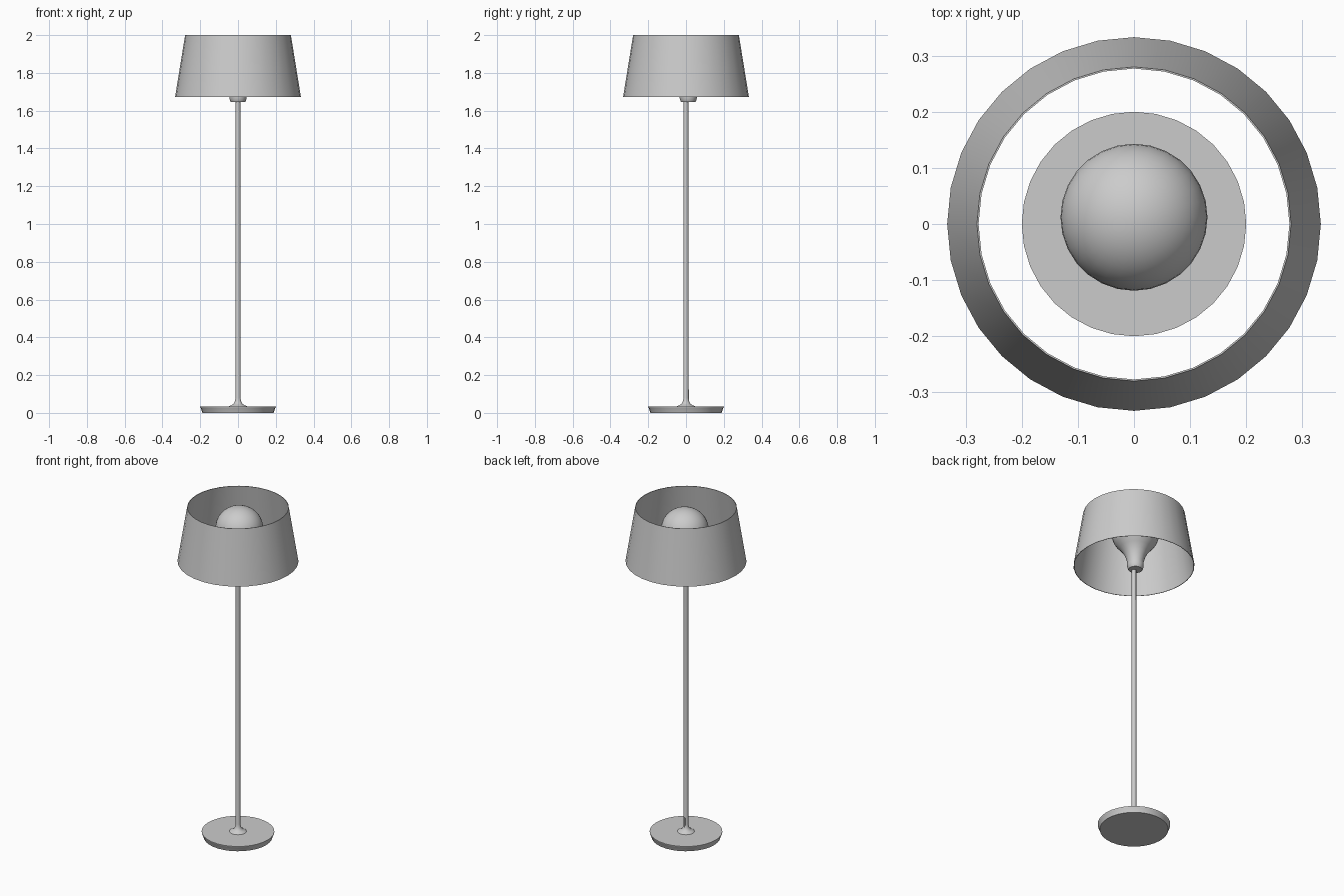
import bpy, bmesh, math

if "Cube" in bpy.data.objects:
    bpy.data.objects.remove(bpy.data.objects["Cube"])


def lathe(name, profile, sides, y=0.0, closed=False):
    """Spin an (r, z) profile around z; points with r = 0 become poles."""
    bm = bmesh.new()
    rings = []
    for r, z in profile:
        if r == 0:
            rings.append([bm.verts.new((0, y, z))] * sides)
        else:
            angles = [2 * math.pi * i / sides for i in range(sides)]
            rings.append([bm.verts.new((r * math.cos(a), y + r * math.sin(a), z)) for a in angles])
    pairs = list(zip(rings, rings[1:]))
    if closed:
        pairs.append((rings[-1], rings[0]))
    for lo, hi in pairs:
        for i in range(sides):
            j = (i + 1) % sides
            quad = list(dict.fromkeys((lo[i], lo[j], hi[j], hi[i])))
            bm.faces.new(quad)
    bmesh.ops.recalc_face_normals(bm, faces=bm.faces)
    mesh = bpy.data.meshes.new(name)
    bm.to_mesh(mesh)
    bm.free()
    obj = bpy.data.objects.new(name, mesh)
    bpy.context.collection.objects.link(obj)
    bpy.ops.object.select_all(action='DESELECT')
    obj.select_set(True)
    bpy.context.view_layer.objects.active = obj
    bpy.ops.object.shade_smooth_by_angle(angle=math.radians(35))
    return obj


# Foot disc, wider at its top edge
lathe("base", [(0, 0), (0.189, 0), (0.197, 0.025), (0.2, 0.03), (0.2, 0.034), (0, 0.034)], 32)

# Pole with a flared foot
lathe("pole", [(0.048, 0.033), (0.045, 0.037), (0.034, 0.041), (0.024, 0.048),
               (0.017, 0.06), (0.013, 0.08), (0.0125, 1.66), (0, 1.66)], 20)

# Small cable sleeve at the back of the pole
lathe("cable_sleeve", [(0, 0.034), (0.007, 0.034), (0.005, 0.08), (0.004, 0.125), (0, 0.125)], 10, y=0.011)

# Socket under the bulb
BULB_Y = 0.012
lathe("socket", [(0, 1.645), (0.038, 1.645), (0.041, 1.65), (0.046, 1.668),
                 (0.046, 1.68), (0, 1.68)], 24, y=BULB_Y)

# Globe bulb: curved neck, then a rounded globe
globe = [(0.131 * math.cos(math.radians(a)), 1.873 + 0.122 * math.sin(math.radians(a)))
         for a in range(-36, 90, 9)]
lathe("bulb", [(0.044, 1.675), (0.046, 1.695), (0.054, 1.725), (0.068, 1.755), (0.086, 1.779)]
      + globe + [(0, 1.995)], 28, y=BULB_Y)

# Thin open tapered shade
lathe("shade", [(0.333, 1.673), (0.28, 2.0), (0.277, 2.0), (0.33, 1.673)], 32, closed=True)
